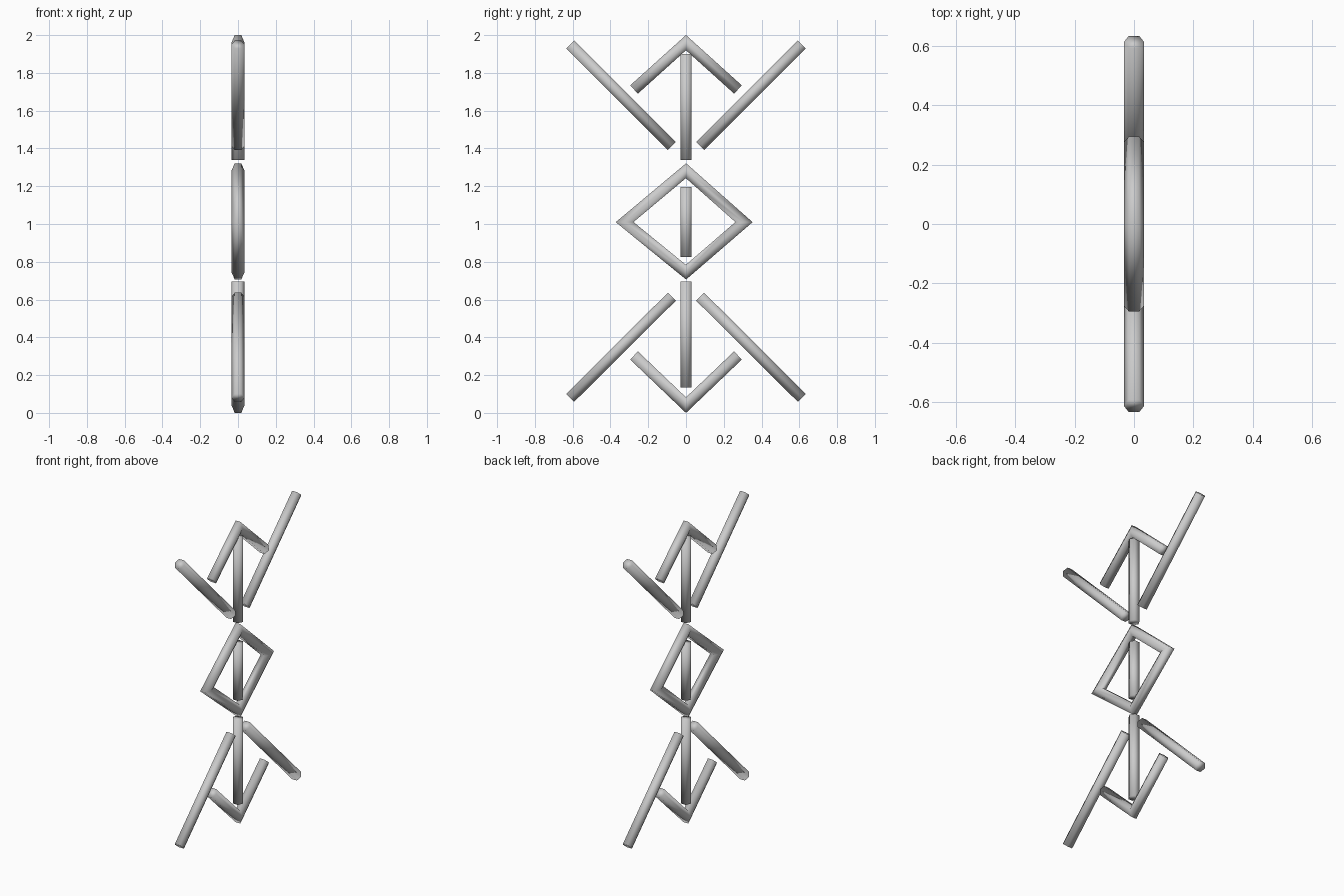
import bpy, bmesh, math
from mathutils import Vector

cube = bpy.data.objects.get("Cube")
if cube:
    bpy.data.objects.remove(cube, do_unlink=True)

RADIUS, SIDES = 0.0345, 6

grey = bpy.data.materials.new("light_grey")
grey.use_nodes = True
grey.diffuse_color = (0.6, 0.6, 0.6, 1)
grey.node_tree.nodes["Principled BSDF"].inputs["Base Color"].default_value = (0.6, 0.6, 0.6, 1)


def rod(name, path, closed=False):
    """Sweep a hexagon along (y, z) points with mitred corners."""
    pts = [Vector((0, y, z)) for y, z in path]
    n = len(pts)
    side = Vector((1, 0, 0))
    bm = bmesh.new()
    rings = []
    for i, p in enumerate(pts):
        before = (p - pts[i - 1]).normalized() if closed or i > 0 else None
        after = (pts[(i + 1) % n] - p).normalized() if closed or i < n - 1 else None
        before, after = before or after, after or before
        n1, n2 = side.cross(before), side.cross(after)
        mitre = (n1 + n2).normalized()
        mitre /= mitre.dot(n1)
        ring = []
        for k in range(SIDES):
            a = 2 * math.pi * k / SIDES
            ring.append(bm.verts.new(p + RADIUS * (math.cos(a) * side + math.sin(a) * mitre)))
        rings.append(ring)
    for i in range(n if closed else n - 1):
        r1, r2 = rings[i], rings[(i + 1) % n]
        for k in range(SIDES):
            m = (k + 1) % SIDES
            bm.faces.new((r1[k], r1[m], r2[m], r2[k]))
    if not closed:
        bm.faces.new(rings[0])
        bm.faces.new(rings[-1])
    bmesh.ops.recalc_face_normals(bm, faces=bm.faces)
    for f in bm.faces:
        f.smooth = True
    mesh = bpy.data.meshes.new(name)
    bm.to_mesh(mesh)
    bm.free()
    mesh.materials.append(grey)
    obj = bpy.data.objects.new(name, mesh)
    bpy.context.collection.objects.link(obj)


# Upright rods on the centre line
rod("upper_upright", [(0, 1.34), (0, 1.90)])
rod("middle_upright", [(0, 0.825), (0, 1.197)])
rod("lower_upright", [(0, 0.135), (0, 0.695)])

# Slanted rods, mirrored front to back
for label, s in (("front", -1), ("back", 1)):
    rod("upper_slant_" + label, [(s * 0.075, 1.413), (s * 0.613, 1.95)])
    rod("lower_slant_" + label, [(s * 0.075, 0.615), (s * 0.613, 0.08)])

# Bent rods at both tips
rod("upper_chevron", [(-0.275, 1.712), (0, 1.96), (0.275, 1.712)])
rod("lower_chevron", [(-0.275, 0.304), (0, 0.041), (0.275, 0.304)])

# Closed frame around the middle upright
rod("diamond_frame", [(0, 1.282), (0.307, 1.01), (0, 0.745), (-0.325, 1.01)], closed=True)
